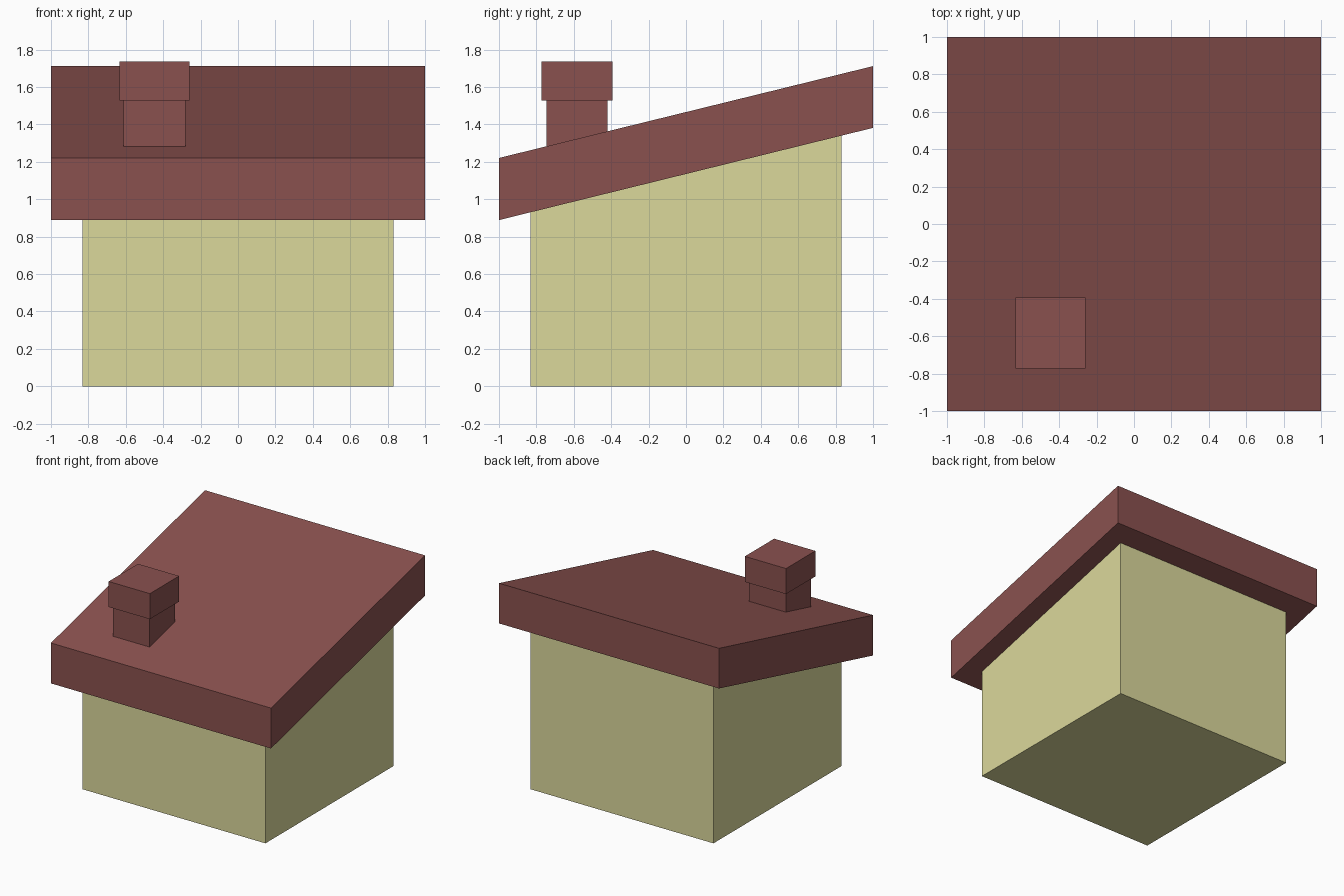
import bpy

if "Cube" in bpy.data.objects:
    bpy.data.objects.remove(bpy.data.objects["Cube"])


def material(name, color):
    mat = bpy.data.materials.new(name)
    mat.diffuse_color = (*color, 1)
    mat.use_nodes = True
    mat.node_tree.nodes["Principled BSDF"].inputs["Base Color"].default_value = mat.diffuse_color
    return mat


def underside(y):
    return 1.135 + 0.2465 * y


def surface(y):
    return 1.466 + 0.2455 * y


def prism(name, x0, x1, profile, mat):
    """Extrude a (y, z) side profile along x."""
    n = len(profile)
    verts = [(x, y, z) for x in (x0, x1) for y, z in profile]
    faces = [tuple(reversed(range(n))), tuple(range(n, 2 * n))]
    faces += [(i, (i + 1) % n, n + (i + 1) % n, n + i) for i in range(n)]
    mesh = bpy.data.meshes.new(name)
    mesh.from_pydata(verts, [], faces)
    mesh.materials.append(mat)
    obj = bpy.data.objects.new(name, mesh)
    bpy.context.collection.objects.link(obj)
    return obj


cream = material("cream_wall", (0.71, 0.69, 0.33))
brick = material("red_roof", (0.255, 0.083, 0.078))

# House body, its top following the roof slope
w = 0.832
prism("walls", -w, w,
      [(-w, 0), (w, 0), (w, underside(w)), (-w, underside(-w))], cream)

# Single-pitch roof slab with plumb edges
prism("roof", -1, 1,
      [(-1, underside(-1)), (1, underside(1)), (1, surface(1)), (-1, surface(-1))], brick)

# Chimney stack, its foot set just into the roof slope
a, b = -0.747, -0.42
prism("chimney_stack", -0.613, -0.28,
      [(a, surface(a) - 0.01), (b, surface(b) - 0.01), (b, 1.527), (a, 1.527)], brick)

# Chimney cap
prism("chimney_cap", -0.634, -0.26,
      [(-0.773, 1.527), (-0.393, 1.527), (-0.393, 1.737), (-0.773, 1.737)], brick)
